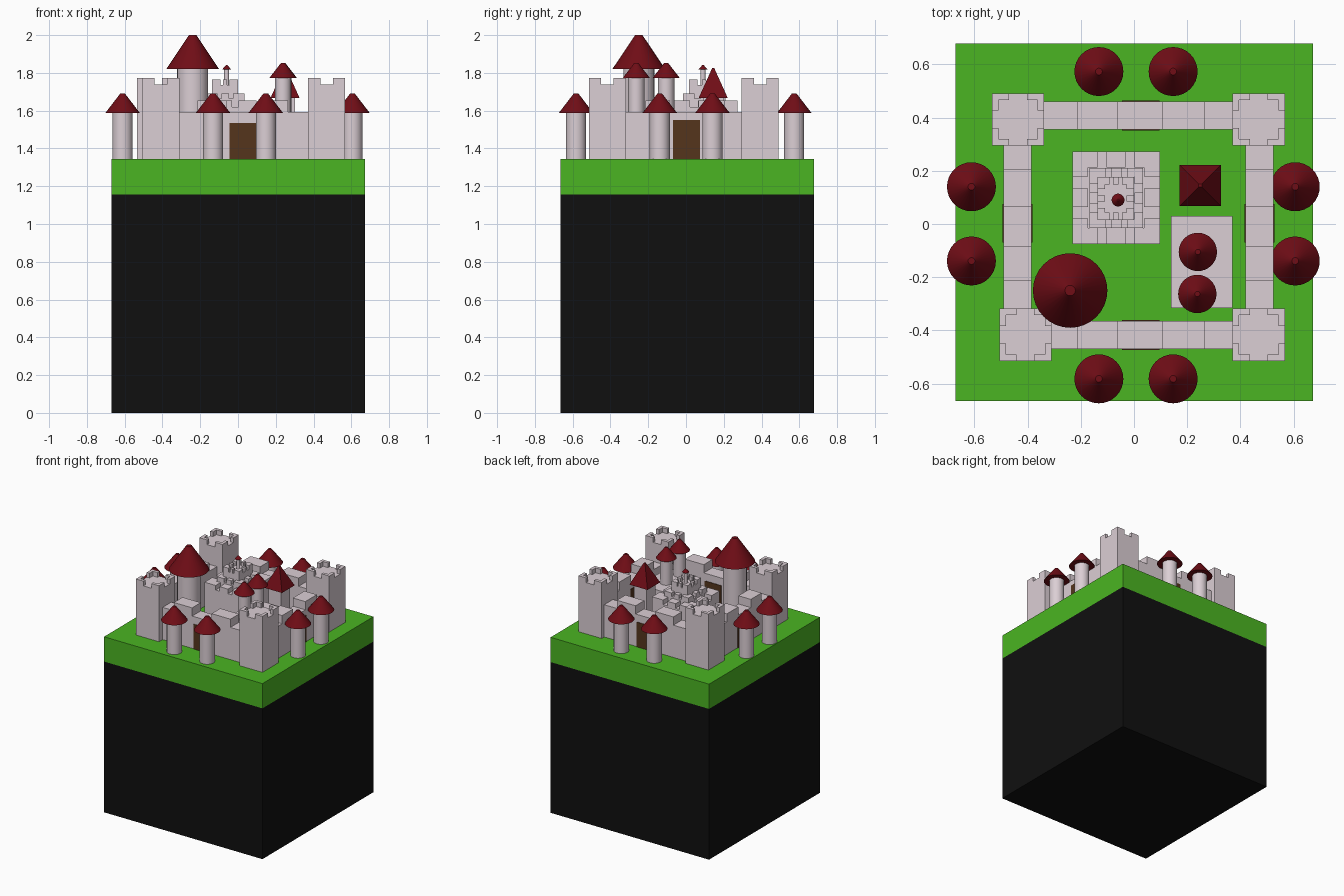
import bpy, bmesh, math
from mathutils import Matrix, Vector

if "Cube" in bpy.data.objects:
    bpy.data.objects.remove(bpy.data.objects["Cube"])

def material(name, rgb):
    m = bpy.data.materials.new(name)
    m.diffuse_color = (*rgb, 1)
    m.use_nodes = True
    m.node_tree.nodes["Principled BSDF"].inputs["Base Color"].default_value = m.diffuse_color
    return m

STONE = material("stone", (0.71, 0.62, 0.66))
RED = material("roof_red", (0.16, 0.004, 0.008))
GREEN = material("grass", (0.07, 0.46, 0.016))
BLACK = material("rock", (0.005, 0.005, 0.005))
BROWN = material("wood", (0.09, 0.035, 0.012))
G = 1.345  # ground level

def finish(name, bm, mat, smooth=False):
    bmesh.ops.recalc_face_normals(bm, faces=bm.faces)
    me = bpy.data.meshes.new(name)
    bm.to_mesh(me)
    bm.free()
    me.materials.append(mat)
    ob = bpy.data.objects.new(name, me)
    bpy.context.collection.objects.link(ob)
    if smooth:
        bpy.ops.object.select_all(action='DESELECT')
        ob.select_set(True)
        bpy.context.view_layer.objects.active = ob
        bpy.ops.object.shade_smooth_by_angle(angle=math.radians(35))
    return ob

def prism(bm, pts, offset):
    """Extrude a flat outline by an offset vector."""
    f = bm.faces.new([bm.verts.new(p) for p in pts])
    r = bmesh.ops.extrude_face_region(bm, geom=[f], use_keep_orig=True)
    vs = [v for v in r['geom'] if isinstance(v, bmesh.types.BMVert)]
    bmesh.ops.translate(bm, verts=vs, vec=Vector(offset))

def add_box(bm, x0, x1, y0, y1, z0, z1):
    prism(bm, [(x0, y0, z0), (x1, y0, z0), (x1, y1, z0), (x0, y1, z0)], (0, 0, z1 - z0))

def box(name, mat, *dims):
    bm = bmesh.new()
    add_box(bm, *dims)
    return finish(name, bm, mat)

def cone(name, mat, x, y, z0, z1, r0, r1, sides=32, turn=0, smooth=True):
    bm = bmesh.new()
    m = Matrix.Translation((x, y, (z0 + z1) / 2)) @ Matrix.Rotation(turn, 4, 'Z')
    bmesh.ops.create_cone(bm, cap_ends=True, segments=sides, radius1=r0, radius2=r1,
                          depth=z1 - z0, matrix=m)
    return finish(name, bm, mat, smooth)

def turret(name, x, y, base, eave, top, r, roof_r):
    cone(name + "_shaft", STONE, x, y, base, eave + 0.005, r, r)
    cone(name + "_roof", RED, x, y, eave, top, roof_r, roof_r * 0.14)

def battlement(name, x0, x1, y0, y1, z0, floor, top, t, corner, middle=0):
    """Square block with L-shaped corner merlons and optional middle merlons."""
    bm = bmesh.new()
    add_box(bm, x0, x1, y0, y1, z0, floor)
    cx, cy = (x0 + x1) / 2, (y0 + y1) / 2
    for x, sx in ((x0, 1), (x1, -1)):
        for y, sy in ((y0, 1), (y1, -1)):
            L = [(0, 0), (corner, 0), (corner, t), (t, t), (t, corner), (0, corner)]
            prism(bm, [(x + sx * a, y + sy * b, floor) for a, b in L], (0, 0, top - floor))
    if middle:
        h = middle / 2
        for y in (y0, y1 - t):
            add_box(bm, cx - h, cx + h, y, y + t, floor, top)
        for x in (x0, x1 - t):
            add_box(bm, x, x + t, cy - h, cy + h, floor, top)
    return finish(name, bm, STONE)

# Ground block
box("rock_base", BLACK, -0.67, 0.673, -0.665, 0.678, 0, 1.155)
box("grass_layer", GREEN, -0.67, 0.673, -0.665, 0.678, 1.155, G)

# Corner towers
for name, x, y in (("back_left", -0.436, 0.393), ("back_right", 0.469, 0.393),
                   ("front_left", -0.408, -0.416), ("front_right", 0.469, -0.416)):
    battlement(name + "_tower", x - 0.098, x + 0.098, y - 0.098, y + 0.098,
               G, 1.738, 1.774, 0.024, 0.065)

# Curtain walls: stepped profile along the wall, extruded through its thickness
def wall(name, along_x, start, end, steps, a, b):
    lo, hi = 1.592, 1.655
    s = [(start, G), (start, lo)]
    for p, q in steps:
        s += [(p, lo), (p, hi), (q, hi), (q, lo)]
    s += [(end, lo), (end, G)]
    bm = bmesh.new()
    if along_x:
        prism(bm, [(u, a, z) for u, z in s], (0, b - a, 0))
    else:
        prism(bm, [(a, u, z) for u, z in s], (b - a, 0, 0))
    finish(name, bm, STONE)

X_STEPS = ((-0.215, -0.06), (0.105, 0.265))
Y_STEPS = ((-0.215, -0.085), (0.065, 0.205))
wall("front_wall", True, -0.312, 0.372, X_STEPS, -0.47, -0.365)
wall("back_wall", True, -0.34, 0.372, X_STEPS, 0.355, 0.46)
wall("left_wall", False, -0.319, 0.296, Y_STEPS, -0.49, -0.385)
wall("right_wall", False, -0.319, 0.296, Y_STEPS, 0.42, 0.525)

# Gates passing through each wall
box("front_gate", BROWN, -0.045, 0.095, -0.474, -0.361, G, 1.535)
box("back_gate", BROWN, -0.045, 0.095, 0.351, 0.464, G, 1.535)
box("left_gate", BROWN, -0.494, -0.381, -0.07, 0.075, G, 1.55)
box("right_gate", BROWN, 0.416, 0.529, -0.07, 0.075, G, 1.55)

# Gate turrets
for i, (x, y) in enumerate(((-0.132, -0.582), (0.147, -0.582), (-0.132, 0.573), (0.147, 0.573),
                            (-0.611, -0.139), (-0.611, 0.14), (0.606, -0.139), (0.606, 0.14))):
    turret(f"gate_turret_{i}", x, y, G, 1.587, 1.69, 0.053, 0.092)

# Great tower
turret("great_tower", -0.24, -0.25, G, 1.82, 2.0, 0.082, 0.14)

# Tiered keep with spire
battlement("keep_lower", -0.232, 0.097, -0.075, 0.273, G, 1.62, 1.655, 0.06, 0.095, 0.07)
battlement("keep_middle", -0.168, 0.034, -0.015, 0.21, 1.61, 1.665, 1.692, 0.033, 0.06, 0.04)
battlement("keep_upper", -0.137, 0.0, 0.015, 0.176, 1.66, 1.735, 1.765, 0.028, 0.045, 0.022)
turret("keep_spire", -0.06, 0.09, 1.73, 1.818, 1.842, 0.013, 0.024)

# Hall with two turrets
box("hall", STONE, 0.14, 0.37, -0.315, 0.03, G, 1.58)
for i, (x, y) in enumerate(((0.24, -0.105), (0.238, -0.263))):
    turret(f"hall_turret_{i}", x, y, 1.57, 1.773, 1.853, 0.043, 0.072)

# Square tower with pyramid roof
box("square_tower", STONE, 0.195, 0.303, 0.09, 0.198, G, 1.67)
cone("square_tower_roof", RED, 0.249, 0.144, 1.667, 1.825, 0.109, 0.008, 4, math.pi / 4, False)
